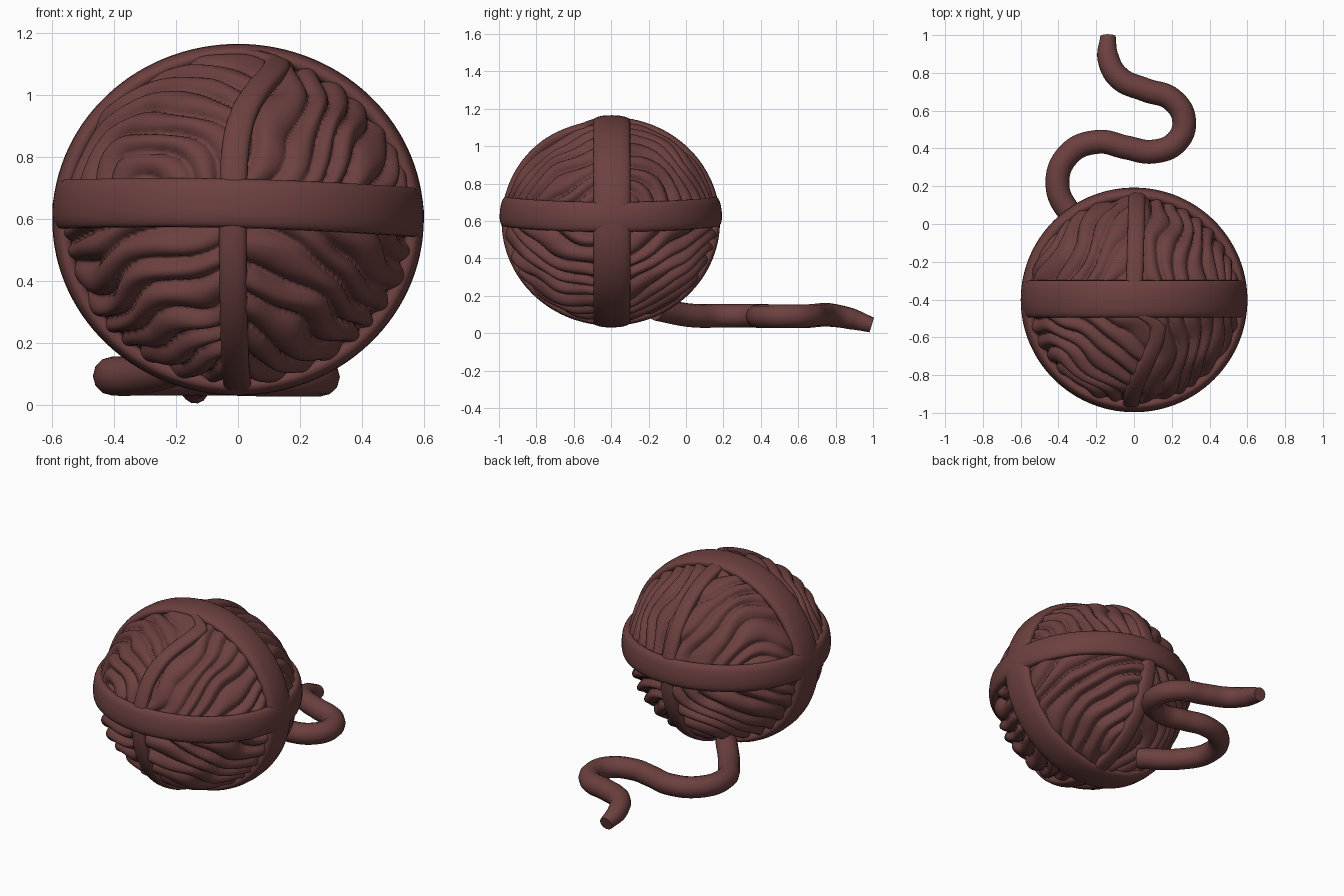
import bpy, bmesh, math
from mathutils import Vector, noise

if "Cube" in bpy.data.objects:
    bpy.data.objects.remove(bpy.data.objects["Cube"])

CENTRE = Vector((0, -0.402, 0.598))
SCALE = Vector((0.598, 0.593, 0.566))      # slightly squashed ball

wool = bpy.data.materials.new("brown_wool")
wool.diffuse_color = (0.15, 0.052, 0.05, 1)
wool.use_nodes = True
wool.node_tree.nodes["Principled BSDF"].inputs["Base Color"].default_value = wool.diffuse_color


def place(d):
    """Unit-ball coordinates to model coordinates."""
    return CENTRE + Vector((d.x * SCALE.x, d.y * SCALE.y, d.z * SCALE.z))


def finish(bm, name):
    bmesh.ops.recalc_face_normals(bm, faces=bm.faces)
    for f in bm.faces:
        f.smooth = True
    me = bpy.data.meshes.new(name)
    bm.to_mesh(me)
    bm.free()
    me.materials.append(wool)
    ob = bpy.data.objects.new(name, me)
    bpy.context.collection.objects.link(ob)
    return ob


# Sideways drift of each wrapped band, by angle around the ball
def drift_level(t):
    return 0.07 - 0.025 * math.cos(t) + 0.03 * math.sin(t) ** 2


def drift_cross(t):
    return 0.01


def drift_long(t):
    t = (t + math.pi) % (2 * math.pi) - math.pi
    s = 0.5 if t < 1.3 else 0.12
    return -0.03 * math.cos(t) + 0.24 * math.exp(-((t - 1.3) / s) ** 2)


# Wound ball: ridges run round a different axis in each octant
AXES = {
    (1, -1, 1): (0.9, 0.1, -0.42), (-1, -1, 1): (-0.5, -0.75, 0.1),
    (1, 1, 1): (1, 0.1, 0.1), (-1, 1, 1): (-0.8, 0.5, 0.0),
    (1, -1, -1): (0.5, 0.1, 0.8), (-1, -1, -1): (-0.25, 0.1, 1),
    (1, 1, -1): (0.1, -0.5, 0.85), (-1, 1, -1): (0.3, 0.5, -0.8),
}
bm = bmesh.new()
bmesh.ops.create_icosphere(bm, subdivisions=7, radius=1)
for v in bm.verts:
    d = v.co.normalized()
    side = d.x - drift_long(math.atan2(d.z, -d.y))
    level = d.z - drift_level(math.atan2(d.y, d.x))
    key = (1 if side > 0 else -1, 1 if d.y > 0 else -1, 1 if level > 0 else -1)
    axis = Vector(AXES[key]).normalized()
    shift = Vector(key) * 3.7
    phase = 19 * math.acos(max(-1, min(1, d.dot(axis)))) + 2.6 * noise.noise(d * 2.3 + shift)
    ridge = abs(math.sin(phase)) ** 0.6
    depth = 0.075 if key[2] > 0 else 0.095
    depth *= 0.85 + 0.5 * noise.noise(d * 3.1 - shift)
    r = 0.955 - depth * (1 - ridge) + 0.025 * noise.noise(d * 3 + shift * 2)
    v.co = place(d * r)
finish(bm, "yarn_ball")


# Bands: flattened strands wrapped right round the ball
def band(name, u, v, drift, half_width, outer, steps=120, sides=20):
    u, v = Vector(u), Vector(v)
    n = u.cross(v)
    if min(n) < 0:
        n = -n
    thick = 0.05
    bm = bmesh.new()
    rings = []
    for i in range(steps):
        t = 2 * math.pi * i / steps
        ring = []
        for j in range(sides):
            a = 2 * math.pi * j / sides
            c, s = math.cos(a), math.sin(a)
            w = half_width * math.copysign(abs(c) ** 0.7, c)
            r = outer - thick + thick * math.copysign(abs(s) ** 0.7, s)
            d = (u * math.cos(t) + v * math.sin(t) + n * (drift(t) + w)).normalized()
            ring.append(bm.verts.new(place(d * r)))
        rings.append(ring)
    for i in range(steps):
        p, q = rings[i], rings[(i + 1) % steps]
        for j in range(sides):
            k = (j + 1) % sides
            bm.faces.new((p[j], p[k], q[k], q[j]))
    finish(bm, name)


band("level_band", (1, 0, 0), (0, 1, 0), drift_level, 0.15, 1.005)
band("cross_band", (1, 0, 0), (0, 0, 1), drift_cross, 0.178, 1.003)
band("lengthwise_band", (0, -1, 0), (0, 0, 1), drift_long, 0.08, 0.985)

# Loose tail of yarn winding along the ground
PATH = [(-0.17, -0.16, 0.13), (-0.32, 0.03, 0.095), (-0.405, 0.2, 0.093),
        (-0.345, 0.37, 0.093), (-0.19, 0.435, 0.093), (-0.04, 0.405, 0.093),
        (0.1, 0.383, 0.09), (0.225, 0.435, 0.09), (0.265, 0.55, 0.09),
        (0.2, 0.66, 0.092), (0.06, 0.71, 0.097), (-0.08, 0.775, 0.097),
        (-0.137, 0.88, 0.078), (-0.138, 0.993, 0.044)]
cu = bpy.data.curves.new("yarn_tail", 'CURVE')
cu.dimensions = '3D'
cu.bevel_depth = 0.063
cu.bevel_resolution = 4
cu.resolution_u = 8
cu.use_fill_caps = True
sp = cu.splines.new('BEZIER')
sp.bezier_points.add(len(PATH) - 1)
for bp, co in zip(sp.bezier_points, PATH):
    bp.co = co
    bp.handle_left_type = bp.handle_right_type = 'AUTO'
sp.bezier_points[-1].radius = 0.66
sp.bezier_points[-2].radius = 0.92
cu.materials.append(wool)
tail = bpy.data.objects.new("yarn_tail", cu)
bpy.context.collection.objects.link(tail)
bpy.context.view_layer.objects.active = tail
tail.select_set(True)
bpy.ops.object.convert(target='MESH')
bpy.ops.object.shade_smooth_by_angle(angle=math.radians(50))
